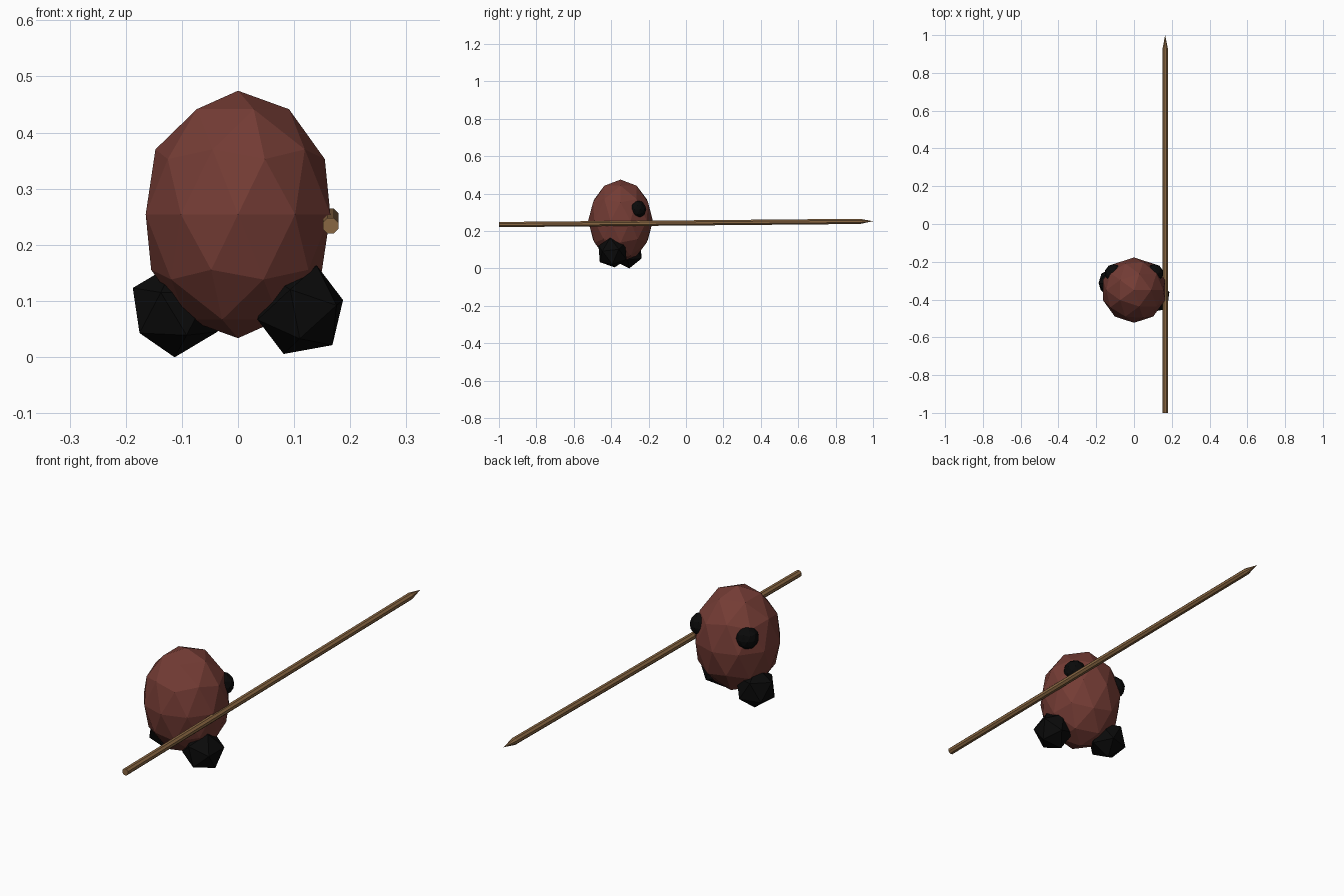
import bpy, bmesh, math
from mathutils import Vector, Matrix

if "Cube" in bpy.data.objects:
    bpy.data.objects.remove(bpy.data.objects["Cube"])


def material(name, rgb):
    m = bpy.data.materials.new(name)
    m.diffuse_color = (*rgb, 1)
    m.use_nodes = True
    m.node_tree.nodes["Principled BSDF"].inputs["Base Color"].default_value = m.diffuse_color
    return m


BODY = material("dark red brown", (0.175, 0.045, 0.035))
BLACK = material("black", (0.003, 0.003, 0.003))
WOOD = material("wood brown", (0.25, 0.135, 0.055))


def finish(bm, name, mat):
    bmesh.ops.recalc_face_normals(bm, faces=bm.faces)
    me = bpy.data.meshes.new(name)
    bm.to_mesh(me)
    bm.free()
    me.materials.append(mat)
    ob = bpy.data.objects.new(name, me)
    bpy.context.collection.objects.link(ob)
    return ob


def ball(name, mat, centre, size, detail, turn=None):
    bm = bmesh.new()
    bmesh.ops.create_icosphere(bm, subdivisions=detail, radius=1)
    m = Matrix.Translation(centre) @ (turn or Matrix()) @ Matrix.Diagonal((*size, 1))
    bm.transform(m)
    return finish(bm, name, mat)


def frame(a, b):
    # orthonormal axes from two neighbouring corner directions
    a, b = Vector(a).normalized(), Vector(b).normalized()
    u, v = (a + b).normalized(), (a - b).normalized()
    return Matrix((u, v, u.cross(v))).transposed()


def corner_turn(a, b):
    # rotation bringing two neighbouring icosahedron corners onto a and b
    k = math.sqrt(0.8)
    ref = frame((0, 0, 1), (k, 0, math.sqrt(0.2)))
    return (frame(a, b) @ ref.transposed()).to_4x4()


# egg-shaped body
ball("body", BODY, (0, -0.35, 0.254), (0.173, 0.173, 0.2205), 2)

# chunky feet, in mid stride
R = 0.085
ball("right_foot", BLACK, (0.111, -0.393, 0.084), (R, R, R), 1,
     corner_turn((0.03, -0.012, 0.078), (0.076, 0.033, 0.018)))
ball("left_foot", BLACK, (-0.112, -0.312, 0.084), (R, R, R), 1,
     corner_turn((-0.077, 0.0, 0.042), (-0.062, -0.039, -0.043)))

# eyes, on the +y side
for side, s in (("right", 1), ("left", -1)):
    ball(side + "_eye", BLACK, (s * 0.107, -0.26, 0.315), (0.048,) * 3, 2)

# long pointed pole, tilted slightly upward
bm = bmesh.new()
N = 8
rings = []
for y, z in ((-1.0, 0.234), (0.93, 0.251)):
    rings.append([bm.verts.new((0.165 + 0.015 * math.cos(2 * math.pi * (i + 0.5) / N), y,
                                z + 0.015 * math.sin(2 * math.pi * (i + 0.5) / N)))
                  for i in range(N)])
tip = bm.verts.new((0.165, 1.0, 0.252))
bm.faces.new(rings[0])
for i in range(N):
    j = (i + 1) % N
    bm.faces.new((rings[0][i], rings[0][j], rings[1][j], rings[1][i]))
    bm.faces.new((rings[1][i], rings[1][j], tip))
finish(bm, "pole", WOOD)
